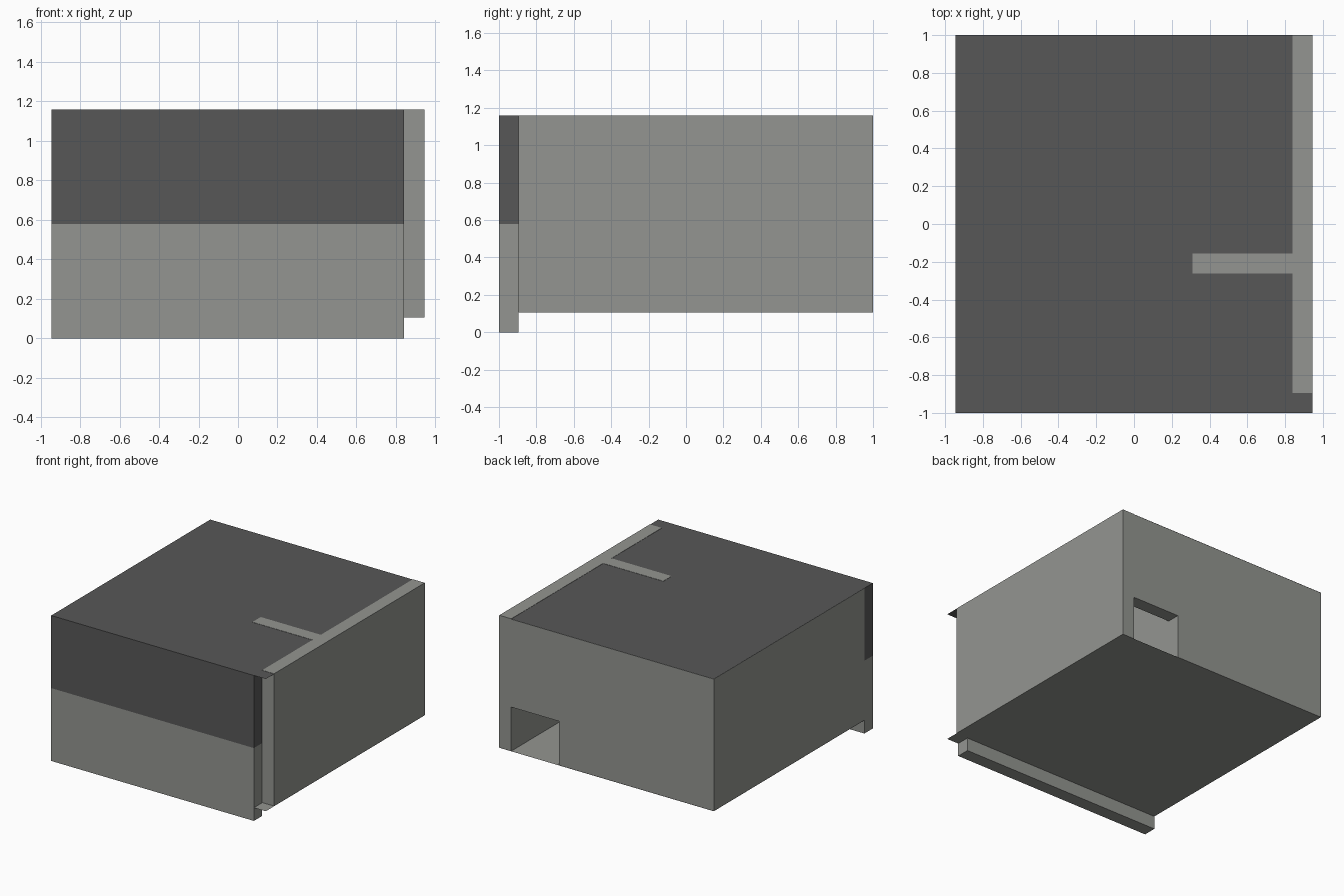
import bpy
import bmesh

if "Cube" in bpy.data.objects:
    bpy.data.objects.remove(bpy.data.objects["Cube"])


def material(name, rgb):
    m = bpy.data.materials.new(name)
    m.diffuse_color = (*rgb, 1.0)
    m.use_nodes = True
    m.node_tree.nodes["Principled BSDF"].inputs["Base Color"].default_value = m.diffuse_color
    return m


LIGHT = material("light_grey", (0.295, 0.302, 0.282))
DARK = material("dark_grey", (0.097, 0.097, 0.097))


def finish(name, bm, mat):
    me = bpy.data.meshes.new(name)
    bm.to_mesh(me)
    bm.free()
    me.materials.append(mat)
    ob = bpy.data.objects.new(name, me)
    bpy.context.collection.objects.link(ob)
    return ob


def box(name, x, y, z, mat=LIGHT):
    """Axis-aligned box from (min, max) ranges."""
    bm = bmesh.new()
    bmesh.ops.create_cube(bm, size=1)
    for v in bm.verts:
        v.co = [r[0] if c < 0 else r[1] for r, c in zip((x, y, z), v.co)]
    return finish(name, bm, mat)


def sheet(name, x, y, z, mat):
    """Flat single-face sheet."""
    bm = bmesh.new()
    bm.faces.new([bm.verts.new((a, b, z)) for a, b in
                  ((x[0], y[0]), (x[1], y[0]), (x[1], y[1]), (x[0], y[1]))])
    return finish(name, bm, mat)


X0, X1 = -0.945, 0.945      # outer width
T = 0.105                   # wall thickness and floor height
IN = X1 - T                 # inner face of the side walls
ROOF = 1.158
Z = (T + 0.001, ROOF - 0.001)      # walls under the roof
Z_FLUSH = (T + 0.001, 1.16)        # walls whose light tops show in the roof
DOOR_TOP = 0.457
HEAD = (DOOR_TOP, ROOF - 0.001)    # wall above a doorway

# Floor and roof sheets
sheet("floor", (X0, X1), (-1, 1), T, LIGHT)
sheet("roof", (X0, X1), (-1, 1), ROOF, DARK)

# Front facade, two-tone, reaching down to the ground
box("facade_lower", (X0, IN), (-1, -0.895), (0, 0.58))
box("facade_upper", (X0, IN), (-1, -0.895), (0.58, ROOF), DARK)

# Side walls
box("right_wall", (IN, X1), (-0.895, 1), Z_FLUSH)
box("left_wall", (X0, -IN), (-0.895, 1), Z)

# Back wall with a doorway beside the right wall
box("back_wall", (-IN, 0.42), (1 - T, 1), Z)
box("back_door_head", (0.42, IN), (1 - T, 1), HEAD)

# Interior partitions: hall wall, and a cross wall with a doorway
CROSS = (-0.262, -0.157)
box("hall_wall", (0.315, 0.42), (CROSS[1], 1 - T), Z)
box("hall_end_wall", (0.31, IN), CROSS, Z_FLUSH)
box("cross_wall_right", (-0.11, 0.31), CROSS, Z)
box("cross_wall_left", (-IN, -0.42), CROSS, Z)
box("cross_door_head", (-0.42, -0.11), CROSS, HEAD)
